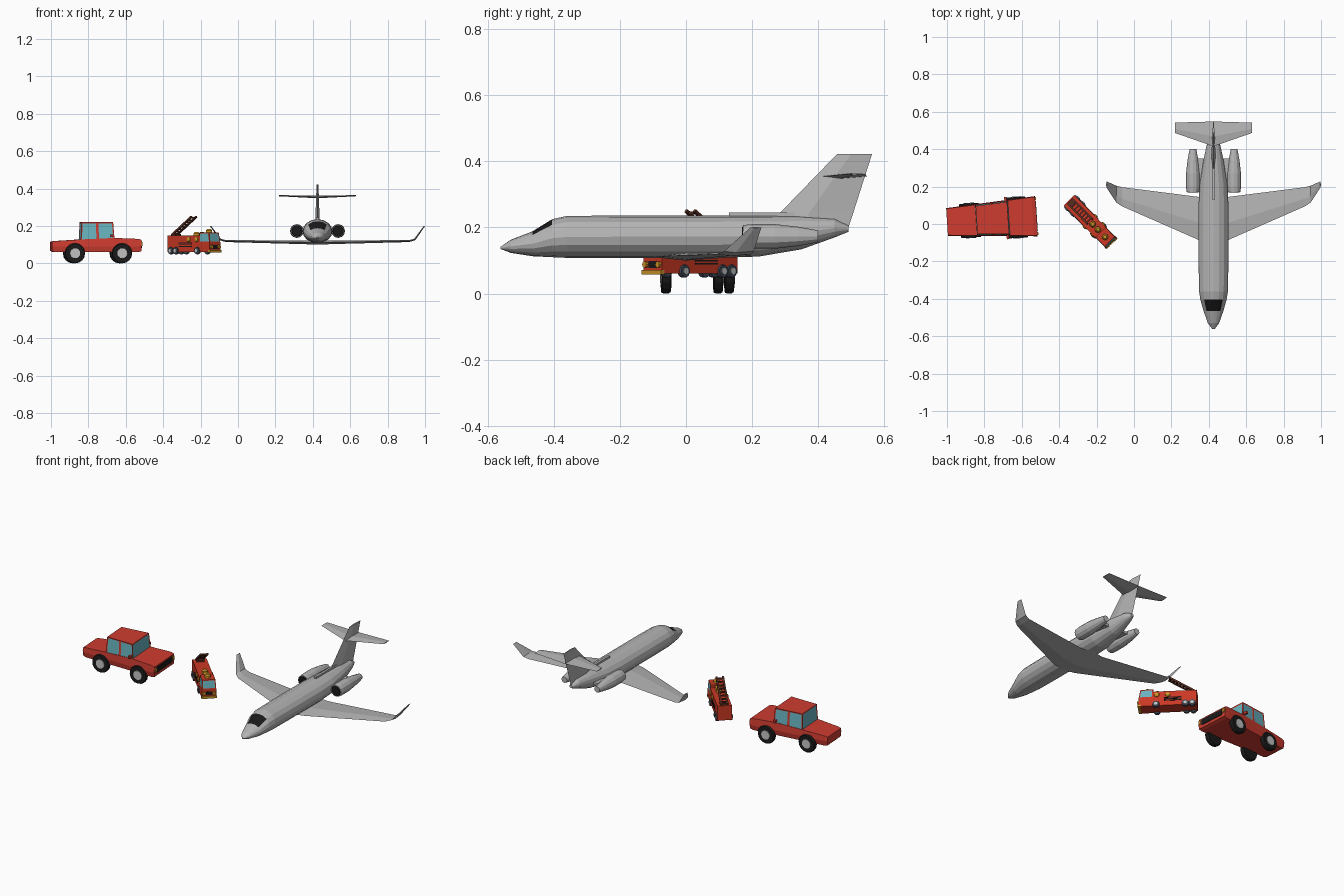
import bpy, bmesh, math
from mathutils import Matrix, Vector

if "Cube" in bpy.data.objects:
    bpy.data.objects.remove(bpy.data.objects["Cube"])


def material(name, r, g, b):
    m = bpy.data.materials.new(name)
    m.diffuse_color = (r, g, b, 1)
    m.use_nodes = True
    m.node_tree.nodes["Principled BSDF"].inputs["Base Color"].default_value = m.diffuse_color
    return m


GREY = material("jet grey", 0.46, 0.46, 0.46)
RED = material("car red", 0.62, 0.045, 0.03)
TRUCK = material("truck red", 0.60, 0.04, 0.018)
GLASS = material("window blue", 0.14, 0.45, 0.52)
BLACK = material("black", 0.01, 0.01, 0.01)
HUB = material("hub grey", 0.55, 0.55, 0.55)
YELLOW = material("lamp yellow", 0.62, 0.30, 0.02)
TYRE = material("truck tyre", 0.05, 0.065, 0.09)
BROWN = material("ladder brown", 0.10, 0.025, 0.015)

M = Matrix()  # placement of the vehicle being built


def finish(name, bm, mats):
    bmesh.ops.recalc_face_normals(bm, faces=bm.faces)
    bm.transform(M)
    me = bpy.data.meshes.new(name)
    bm.to_mesh(me)
    bm.free()
    for m in mats:
        me.materials.append(m)
    ob = bpy.data.objects.new(name, me)
    bpy.context.collection.objects.link(ob)
    return ob


def loft_bm(rings):
    bm = bmesh.new()
    vs = [[bm.verts.new(p) for p in r] for r in rings]
    n = len(rings[0])
    for a, b in zip(vs, vs[1:]):
        for i in range(n):
            j = (i + 1) % n
            bm.faces.new((a[i], a[j], b[j], b[i]))
    bm.faces.new(vs[0])
    bm.faces.new(vs[-1])
    bmesh.ops.recalc_face_normals(bm, faces=bm.faces)
    return bm


def loft(name, rings, *mats):
    return finish(name, loft_bm(rings), mats)


def box(name, x0, x1, y0, y1, z0, z1, mat):
    ring = lambda z: [(x0, y0, z), (x1, y0, z), (x1, y1, z), (x0, y1, z)]
    return loft(name, [ring(z0), ring(z1)], mat)


def tube(name, profile, axis, c, mat, n=16):
    """Round solid along an axis ('x', 'y' or 'z'); profile = (offset, radius)."""
    rings = []
    for d, r in profile:
        ring = []
        for i in range(n):
            t = 2 * math.pi * i / n
            u, v = r * math.cos(t), r * math.sin(t)
            p = {"x": (d, u, v), "y": (u, d, v), "z": (u, v, d)}[axis]
            ring.append(Vector(c) + Vector(p))
        rings.append(ring)
    return loft(name, rings, mat)


def bar(name, p, q, w, mat):
    p, q = Vector(p), Vector(q)
    d = (q - p).normalized()
    a = d.cross(Vector((0, 1, 0)) if abs(d.y) < 0.9 else Vector((1, 0, 0))).normalized() * w
    b = d.cross(a)
    return loft(name, [[e + a + b, e + a - b, e - a - b, e - a + b] for e in (p, q)], mat)


def wheel(name, x, y, z, r, w, s, tyre):
    tube(name, [(-w / 2, r * .95), (-w / 4, r), (w / 4, r), (w / 2, r * .92)], "y", (x, y, z), tyre)
    tube(name + "_hub", [(0, r * .55), (s * (w / 2 + .003), r * .5)], "y", (x, y, z), HUB)


# ---------------- Jet ----------------
M = Matrix.Translation((0.425, 0, 0))
stations = [(-.562, .135, .141, .006), (-.53, .123, .163, .03), (-.465, .113, .188, .053),
            (-.405, .110, .225, .07), (-.36, .108, .235, .077), (-.2, .108, .236, .08),
            (.1, .108, .236, .08), (.22, .112, .236, .074), (.35, .134, .234, .052),
            (.45, .170, .226, .03), (.492, .187, .205, .01)]
rings = []
for y, zb, zt, w in stations:
    rings.append([(w * math.cos(i * math.pi / 8), y,
                   (zb + zt) / 2 + (zt - zb) / 2 * math.sin(i * math.pi / 8)) for i in range(16)])
body = loft("jet_fuselage", rings, GREY, BLACK)
for f in body.data.polygons:  # cockpit windows: upper faces behind the nose
    if -.45 < f.center.y < -.42 and f.center.z > .185:
        f.material_index = 1


def foil(x, le, te, z, t, nx=0, nz=1):
    m = le + (te - le) * .4
    return [(x, le, z), (x + nx * t, m, z + nz * t), (x, te, z), (x - nx * t, m, z - nz * t)]


# wing with upturned tips
half = [(0, -.105, .155, .111, .011, 0, 1), (.08, -.085, .145, .113, .010, 0, 1),
        (.49, .095, .197, .119, .005, 0, 1), (.52, .115, .205, .128, .005, -.6, .8),
        (.572, .195, .228, .2, .003, -.85, .5)]
left = [foil(-x, a, b, z, t, -nx, nz) for x, a, b, z, t, nx, nz in half[:0:-1]]
loft("jet_wing", left + [foil(*h) for h in half], GREY)

# tail
loft("jet_tailplane", [foil(x, a, b, z, t) for x, a, b, z, t in
                       ((-.207, .487, .542, .362, .003), (0, .415, .548, .355, .007),
                        (.207, .487, .542, .362, .003))], GREY)


def fin_ring(z, y0, y1, t):
    m = y0 + (y1 - y0) * .4
    return [(0, y0, z), (t, m, z), (0, y1, z), (-t, m, z)]


loft("jet_fin", [fin_ring(.19, .24, .488, .014), fin_ring(.25, .29, .508, .011),
                 fin_ring(.422, .457, .563, .005)], GREY)
box("jet_dorsal_fairing", -.007, .007, .13, .33, .21, .246, GREY)

# engines
for s, side in ((1, "left"), (-1, "right")):
    c = (s * .11, 0, .173)
    tube("engine_" + side, [(.172, .034), (.2, .037), (.27, .037), (.34, .029), (.4, .018)], "y", c, GREY, 12)
    tube("engine_intake_" + side, [(.169, .028), (.173, .031)], "y", c, BLACK, 12)
    xs = sorted((s * .04, s * .09))
    box("engine_pylon_" + side, xs[0], xs[1], .21, .35, .168, .182, GREY)

# ---------------- Car (forward is local +x) ----------------
M = Matrix.Translation((-.765, .026, 0)) @ Matrix.Rotation(math.radians(3.7), 4, "Z")


def hw(x):
    return .0905 + .07 * x


def car_ring(x, z0, z1, top_in):
    w = hw(x)
    return [(x, -w + .006, z0), (x, w - .006, z0), (x, w, z0 + .03),
            (x, w - top_in, z1), (x, -w + top_in, z1), (x, -w, z0 + .03)]


loft("car_body", [car_ring(-.235, .066, .115, .004), car_ring(-.22, .06, .119, .003),
                  car_ring(-.08, .06, .128, .003), car_ring(.097, .06, .136, .003),
                  car_ring(.225, .06, .131, .003), car_ring(.243, .066, .125, .004)], RED)


# cabin with inset windows on all sides
def cabin_ring(z, x0, x1, inset):
    m = (x0 + x1) / 2
    return [(x, sg * (hw(x) - inset), z) for sg, xs in ((-1, (x0, m, x1)), (1, (x1, m, x0))) for x in xs]


bm = loft_bm([cabin_ring(.118, -.082, .1, .003), cabin_ring(.22, -.077, .092, .01)])
panes = [f for f in bm.faces if abs(f.normal.z) < .5]
bmesh.ops.inset_individual(bm, faces=panes, thickness=.0095, depth=-.002)
for f in panes:
    f.material_index = 1
finish("car_cabin", bm, (RED, GLASS))

for s, side in ((1, "left"), (-1, "right")):
    for x, end in ((-.112, "rear"), (.139, "front")):
        wheel(f"car_wheel_{end}_{side}", x, s * (hw(x) - .004), .054, .054, .026, s, BLACK)
    ys = sorted((s * .086, s * .102))
    box("car_headlight_" + side, .236, .248, ys[0], ys[1], .093, .115, YELLOW)
    ys = sorted((s * .09, s * .113))
    box("car_mirror_" + side, .078, .09, ys[0], ys[1], .14, .155, RED)
box("car_grille", .236, .246, -.08, .08, .083, .117, BLACK)

# ---------------- Fire truck (forward is local +x) ----------------
M = Matrix.Translation((-.235, .013, 0)) @ Matrix.Rotation(math.radians(-45.5), 4, "Z")
box("truck_body", -.16, .085, -.04, .04, .06, .148, TRUCK)


def cab_ring(z, x1, w):
    return [(.08, -w, z), (x1, -w, z), (x1, w, z), (.08, w, z)]


bm = loft_bm([cab_ring(.06, .16, .04), cab_ring(.112, .16, .04), cab_ring(.165, .15, .037)])
panes = [f for f in bm.faces if abs(f.normal.z) < .5 and f.calc_center_median().z > .12
         and f.normal.x > -.5]
bmesh.ops.inset_individual(bm, faces=panes, thickness=.008, depth=0)
for f in panes:
    f.material_index = 1
finish("truck_cab", bm, (TRUCK, GLASS))
box("truck_bumper", .15, .166, -.042, .042, .058, .072, YELLOW)
box("truck_grille", .158, .162, -.016, .016, .078, .098, BLACK)

for s, side in ((1, "left"), (-1, "right")):
    for x, end in ((-.135, "rear"), (-.097, "middle"), (.065, "front")):
        wheel(f"truck_wheel_{end}_{side}", x, s * .038, .068, .02, .016, s, TYRE)
    tube("truck_headlight_" + side, [(.155, .011), (.168, .009)], "x", (0, s * .028, .088), YELLOW, 10)
    for k, x in enumerate((.0, .06)):  # round side lamps
        tube(f"truck_side_lamp_{k}_{side}", [(0, .015), (s * .005, .013), (s * .009, .006)], "y",
             (x, s * .039, .128), YELLOW, 10)
    ys = sorted((s * .039, s * .0425))
    for k in range(3):  # locker slats
        z = .088 + k * .009
        box(f"truck_locker_slat_{k}_{side}", -.075, .02, ys[0], ys[1], z, z + .005, BLACK)
    bar("ladder_rail_" + side, (-.15, s * .018, .152), (.0, s * .018, .25), .005, BROWN)
for i in range(8):
    t = (i + .5) / 8
    p = (-.15 + .15 * t, -.018, .152 + .098 * t)
    bar(f"ladder_rung_{i}", p, (p[0], .018, p[2]), .004, BROWN)
box("ladder_base", -.155, -.12, -.022, .022, .145, .158, BROWN)

# roof lamps and equipment
for k, (x, z) in enumerate(((.02, .148), (.06, .148), (.115, .164))):
    tube(f"truck_roof_lamp_{k}", [(0, .017), (.014, .016), (.022, .009)], "z", (x, 0, z - .001), YELLOW, 12)
